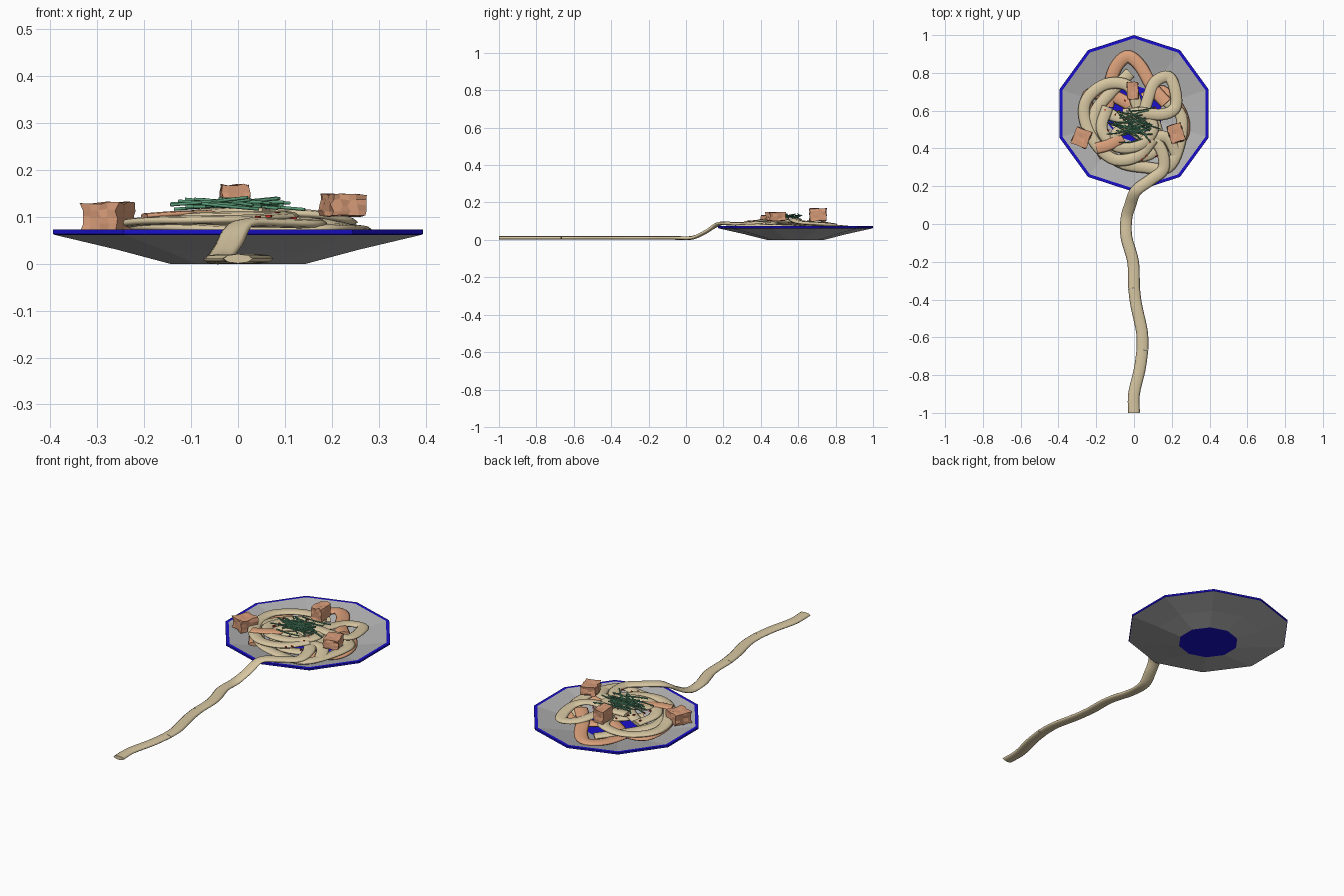
import bpy, bmesh, math, random
from mathutils import Vector, Matrix

if "Cube" in bpy.data.objects:
    bpy.data.objects.remove(bpy.data.objects["Cube"])

random.seed(4)
C = Vector((0, 0.585, 0))  # plate centre


def material(name, rgb):
    m = bpy.data.materials.new(name)
    m.diffuse_color = (*rgb, 1)
    m.use_nodes = True
    m.node_tree.nodes["Principled BSDF"].inputs["Base Color"].default_value = m.diffuse_color
    return m


BLUE = material("blue_glaze", (0.01, 0.005, 0.6))
GREY = material("grey_glaze", (0.45, 0.45, 0.45))
CREAM = material("noodle_cream", (0.68, 0.57, 0.36))
SAUCE = material("sauce_orange", (0.72, 0.36, 0.2))
MEAT = material("meat_brown", (0.68, 0.33, 0.19))
GREEN = material("herb_green", (0.1, 0.32, 0.18))
RED = material("chilli_red", (0.6, 0.03, 0.02))


def finish(name, bm, mats, smooth=False):
    bmesh.ops.recalc_face_normals(bm, faces=bm.faces[:])
    me = bpy.data.meshes.new(name)
    bm.to_mesh(me)
    bm.free()
    for m in mats:
        me.materials.append(m)
    for p in me.polygons:
        p.use_smooth = smooth and len(p.vertices) == 4
    ob = bpy.data.objects.new(name, me)
    bpy.context.collection.objects.link(ob)
    return ob


def spline(pts, steps):
    """Catmull-Rom samples through the points."""
    p = [Vector(q) for q in pts]
    p = [2 * p[0] - p[1]] + p + [2 * p[-1] - p[-2]]
    out = []
    for i in range(1, len(p) - 2):
        a, b, c, d = p[i - 1:i + 3]
        for k in range(steps):
            t = k / steps
            out.append(0.5 * (2 * b + (c - a) * t + (2 * a - 5 * b + 4 * c - d) * t * t
                              + (3 * b - a - 3 * c + d) * t ** 3))
    return out + [p[-2]]


def sweep(bm, path, w, h, sides=8):
    """Flattened tube of half-width w and half-height h along a path."""
    rings = []
    for i, p in enumerate(path):
        t = (path[min(i + 1, len(path) - 1)] - path[max(i - 1, 0)]).normalized()
        s = t.cross(Vector((0, 0, 1))).normalized()
        n = s.cross(t)
        rings.append([bm.verts.new(p + s * w * math.cos(a) + n * h * math.sin(a))
                      for a in (2 * math.pi * k / sides for k in range(sides))])
    for r, q in zip(rings, rings[1:]):
        for k in range(sides):
            j = (k + 1) % sides
            bm.faces.new((r[k], r[j], q[j], q[k]))
    bm.faces.new(rings[0])
    bm.faces.new(rings[-1][::-1])


def noodle(name, pts, mat=CREAM, w=0.031, h=0.01):
    bm = bmesh.new()
    sweep(bm, spline(pts, 5), w, h)
    return finish(name, bm, [mat], True)


# Ten-sided plate: blue foot, rim and well, grey flanks
bm = bmesh.new()
profile = [(0.152, 0), (0.27, 0.03), (0.412, 0.062), (0.415, 0.064), (0.415, 0.073),
           (0.398, 0.073), (0.27, 0.043), (0.15, 0.016)]
rings = [[bm.verts.new(C + Vector((r * math.cos(a), r * math.sin(a), z)))
          for a in (math.pi / 2 + math.tau * k / 10 for k in range(10))] for r, z in profile]
for i, (r, q) in enumerate(zip(rings, rings[1:])):
    for k in range(10):
        f = bm.faces.new((r[k], r[(k + 1) % 10], q[(k + 1) % 10], q[k]))
        f.material_index = 0 if i in (2, 3, 4) else 1
bm.faces.new(rings[0])
bm.faces.new(rings[-1])
finish("plate", bm, [BLUE, GREY])

# Long noodle lying in front, in three lengths, then climbing onto the plate
Z = 0.011
noodle("trail_noodle_front", [(0, -1, Z), (0, -0.9, Z), (0.03, -0.77, Z), (0.045, -0.665, Z)])
noodle("trail_noodle_middle", [(0.045, -0.665, Z), (0.042, -0.57, Z), (0.012, -0.43, Z), (0, -0.34, Z)])
noodle("trail_noodle_rise", [(0, -0.34, Z), (-0.005, -0.2, Z), (-0.04, -0.07, Z), (-0.04, 0.03, Z),
                             (-0.02, 0.1, 0.04), (0.01, 0.175, 0.085), (0.09, 0.235, 0.087),
                             (0.155, 0.29, 0.085), (0.15, 0.38, 0.09), (0.1, 0.46, 0.09)])

# Sauce-coated strands at the bottom of the pile
noodle("sauce_noodle_back", [(-0.14, 0.62, 0.05), (-0.11, 0.8, 0.055), (-0.04, 0.885, 0.062), (0.03, 0.84, 0.068),
                             (0.1, 0.72, 0.08), (0.17, 0.64, 0.09)], SAUCE, 0.034)
noodle("sauce_noodle_left", [(0.0, 0.62, 0.06), (-0.12, 0.68, 0.05), (-0.24, 0.68, 0.062), (-0.24, 0.52, 0.06),
                             (-0.15, 0.36, 0.055)], SAUCE, 0.034)
noodle("sauce_noodle_right", [(0.05, 0.66, 0.05), (0.15, 0.7, 0.05), (0.25, 0.58, 0.06), (0.25, 0.46, 0.06),
                              (0.13, 0.4, 0.06)], SAUCE, 0.034)
noodle("sauce_noodle_top", [(-0.2, 0.4, 0.102), (-0.13, 0.42, 0.107), (-0.06, 0.46, 0.108)], SAUCE, 0.03, 0.006)

# Cream noodles, coiled upwards layer by layer
noodle("noodle_outer", [(0.16, 0.66, 0.06), (0.25, 0.57, 0.07), (0.24, 0.42, 0.075), (0.18, 0.3, 0.075),
                        (0.06, 0.3, 0.07), (-0.08, 0.33, 0.075), (-0.19, 0.44, 0.078), (-0.21, 0.58, 0.075),
                        (-0.12, 0.7, 0.065), (-0.02, 0.8, 0.055)])
noodle("noodle_left", [(0.02, 0.62, 0.085), (-0.03, 0.73, 0.088), (-0.15, 0.74, 0.08), (-0.25, 0.66, 0.08),
                       (-0.26, 0.55, 0.08), (-0.2, 0.42, 0.09), (-0.1, 0.34, 0.093), (0.02, 0.36, 0.095),
                       (0.1, 0.45, 0.1)])
noodle("noodle_right", [(0.03, 0.5, 0.095), (0.07, 0.65, 0.092), (0.11, 0.75, 0.085), (0.18, 0.78, 0.08),
                        (0.215, 0.72, 0.085), (0.22, 0.62, 0.092), (0.15, 0.58, 0.106), (0.02, 0.59, 0.108)])
noodle("noodle_inner", [(-0.14, 0.62, 0.085), (-0.17, 0.5, 0.095), (-0.09, 0.41, 0.1), (0.03, 0.42, 0.102),
                        (0.1, 0.5, 0.103), (0.06, 0.58, 0.1), (-0.06, 0.58, 0.098)])
noodle("noodle_cross", [(-0.2, 0.6, 0.06), (-0.08, 0.56, 0.085), (0.05, 0.46, 0.09), (0.17, 0.46, 0.088),
                        (0.23, 0.36, 0.075)])
noodle("noodle_core", [(-0.1, 0.5, 0.07), (0, 0.6, 0.07), (0.1, 0.56, 0.075), (0.12, 0.4, 0.075),
                       (0, 0.36, 0.08), (-0.1, 0.46, 0.102), (-0.02, 0.52, 0.112), (0.06, 0.5, 0.112)])


# Rough meat cubes
def chunk(name, loc, size, turn):
    bm = bmesh.new()
    bmesh.ops.create_cube(bm, size=1)
    bmesh.ops.subdivide_edges(bm, edges=bm.edges[:], cuts=3, use_grid_fill=True)
    for v in bm.verts:
        v.co += Vector([random.uniform(-0.05, 0.05) for _ in range(3)])
    bm.transform(Matrix.Translation(loc) @ Matrix.Rotation(turn, 4, 'Z') @ Matrix.Diagonal((*size, 1)))
    finish(name, bm, [MEAT])


chunk("meat_cube_left", (-0.278, 0.457, 0.1), (0.083, 0.09, 0.06), -0.4)
chunk("meat_cube_right", (0.223, 0.48, 0.125), (0.075, 0.095, 0.046), 0.3)
chunk("meat_cube_back", (-0.006, 0.705, 0.135), (0.058, 0.088, 0.066), 0.05)

# Heap of thin herb strands
bm = bmesh.new()
for i in range(34):
    a = random.uniform(-0.75, 0.5)
    mid = Vector((random.gauss(0, 0.035), 0.52 + random.gauss(0, 0.035), 0.12 + 0.015 * random.random()))
    d = Vector((math.cos(a), math.sin(a), random.uniform(-0.1, 0.12))) * random.uniform(0.05, 0.085)
    bow = Vector((-d.y, d.x, 0.08 * d.length)) * random.uniform(-0.25, 0.25)
    sweep(bm, spline([mid - d, mid + bow, mid + d], 3), 0.0035, 0.0035, 5)
finish("herb_strands", bm, [GREEN], True)

# Chilli flakes scattered over the pile
bm = bmesh.new()
for i in range(22):
    a, r = random.uniform(0, math.tau), random.uniform(0.08, 0.2)
    p = C + Vector((r * math.cos(a), -0.08 + r * math.sin(a), 0.122 - 0.13 * r))
    bmesh.ops.create_cube(bm, size=1, matrix=Matrix.Translation(p)
                          @ Matrix.Rotation(a * 3, 4, 'Z') @ Matrix.Diagonal((0.012, 0.007, 0.005, 1)))
finish("chilli_flakes", bm, [RED])
